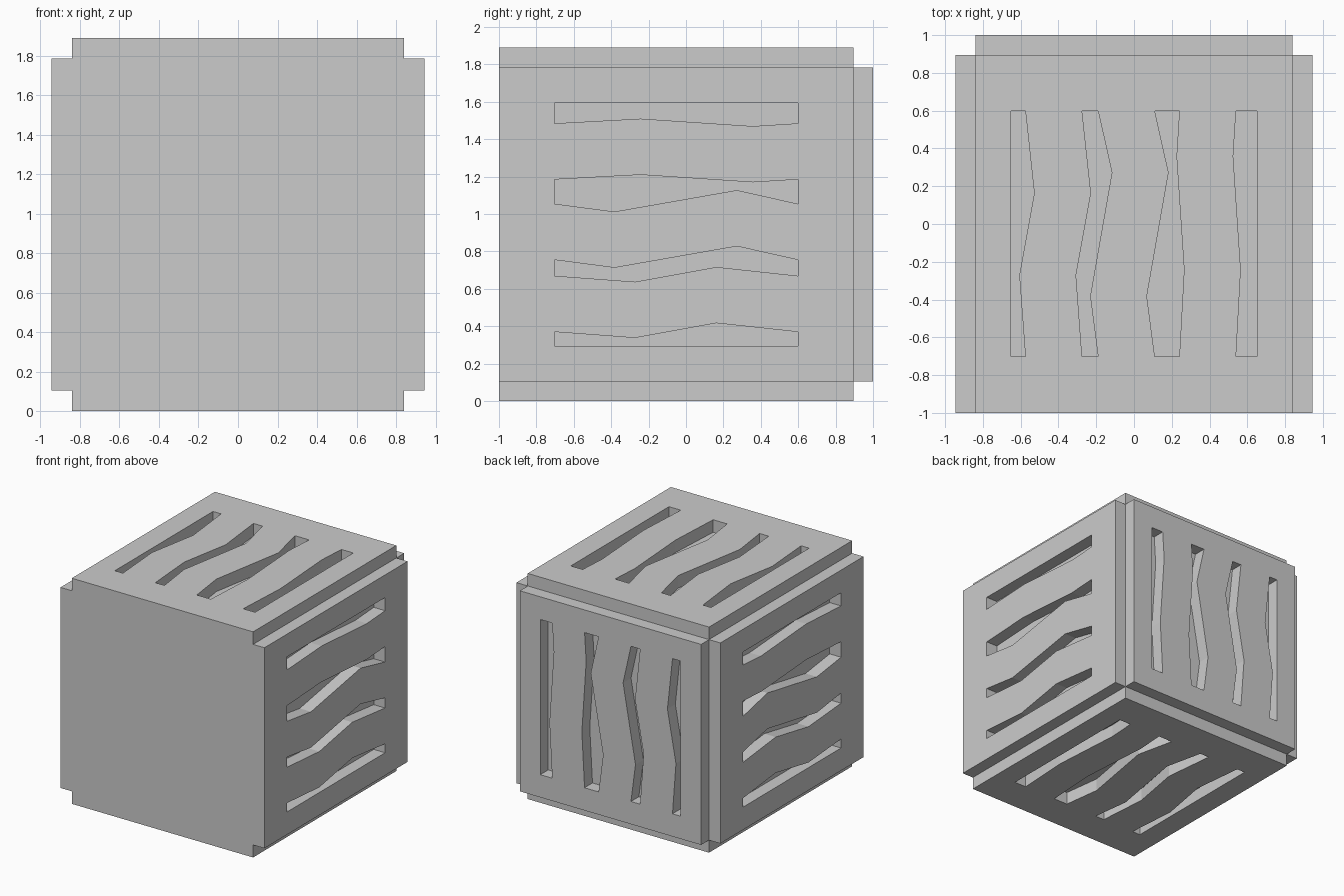
import bpy, bmesh
from mathutils import Vector

if "Cube" in bpy.data.objects:
    bpy.data.objects.remove(bpy.data.objects["Cube"])

T = 0.105                      # panel thickness
H = 0.84                       # core half size
CY, CZ = -0.0525, 0.945        # centre of the side panels in y and z


def finish(bm, name):
    bmesh.ops.recalc_face_normals(bm, faces=bm.faces[:])
    mesh = bpy.data.meshes.new(name)
    bm.to_mesh(mesh)
    bm.free()
    obj = bpy.data.objects.new(name, mesh)
    bpy.context.collection.objects.link(obj)
    return obj


# Crate: core block with raised panels on every side but the front
bm = bmesh.new()
bmesh.ops.create_cube(bm, size=1)
for v in bm.verts:
    v.co = Vector((v.co.x * 2 * H, CY + v.co.y * 1.895, CZ + v.co.z * 2 * H))
bm.normal_update()
raised = [f for f in bm.faces if f.normal.y > -0.5]
for f in raised:
    n = f.normal.copy()
    cap = bmesh.ops.extrude_discrete_faces(bm, faces=[f])["faces"][0]
    bmesh.ops.translate(bm, verts=cap.verts[:], vec=n * T)
crate = finish(bm, "slatted_crate")

# Wavy edges between slats: (along, across) measured from panel centre
flat_hi = [(-0.65, 0.65), (0.65, 0.65)]
flat_lo = [(-0.65, -0.65), (0.65, -0.65)]
wave_a = [(-0.65, 0.24), (-0.19, 0.265), (0.41, 0.225), (0.65, 0.24)]
wave_b = [(-0.65, 0.11), (-0.33, 0.068), (0.325, 0.183), (0.65, 0.11)]
wave_c = [(-0.65, -0.275), (-0.22, -0.307), (0.215, -0.228), (0.65, -0.275)]


def shift(edge, d):
    return [(u, v + d) for u, v in edge]


slots = [(flat_hi, shift(wave_a, 0.3)), (wave_a, wave_b),
         (shift(wave_b, -0.3), wave_c), (shift(wave_c, -0.3), flat_lo)]

# Panels: outward normal, along axis, across axis, centre of the slot floor
X, Y, Z = Vector((1, 0, 0)), Vector((0, 1, 0)), Vector((0, 0, 1))
C = Vector((0, CY, CZ))
panels = [(X, Y, Z, C + X * H), (-X, Y, Z, C - X * H),
          (Z, Y, X, C + Z * H), (-Z, Y, X, C - Z * H),
          (Y, Z, X, Vector((0, 0.895, CZ)))]

# Slot cutters, one prism per slot
bm = bmesh.new()
for n, along, across, floor in panels:
    for upper, lower in slots:
        outline = upper + lower[::-1]
        face = bm.faces.new([bm.verts.new(floor + along * u + across * v)
                             for u, v in outline])
        ext = bmesh.ops.extrude_face_region(bm, geom=[face], use_keep_orig=True)
        top = [g for g in ext["geom"] if isinstance(g, bmesh.types.BMVert)]
        bmesh.ops.translate(bm, verts=top, vec=n * (T + 0.1))
cutter = finish(bm, "slot_cutter")
cutter.hide_render = True

# Cut the slots into the panels
mod = crate.modifiers.new("slots", "BOOLEAN")
mod.operation = "DIFFERENCE"
mod.solver = "EXACT"
mod.object = cutter
bpy.context.view_layer.objects.active = crate
crate.select_set(True)
bpy.ops.object.modifier_apply(modifier=mod.name)
bpy.data.objects.remove(cutter)
